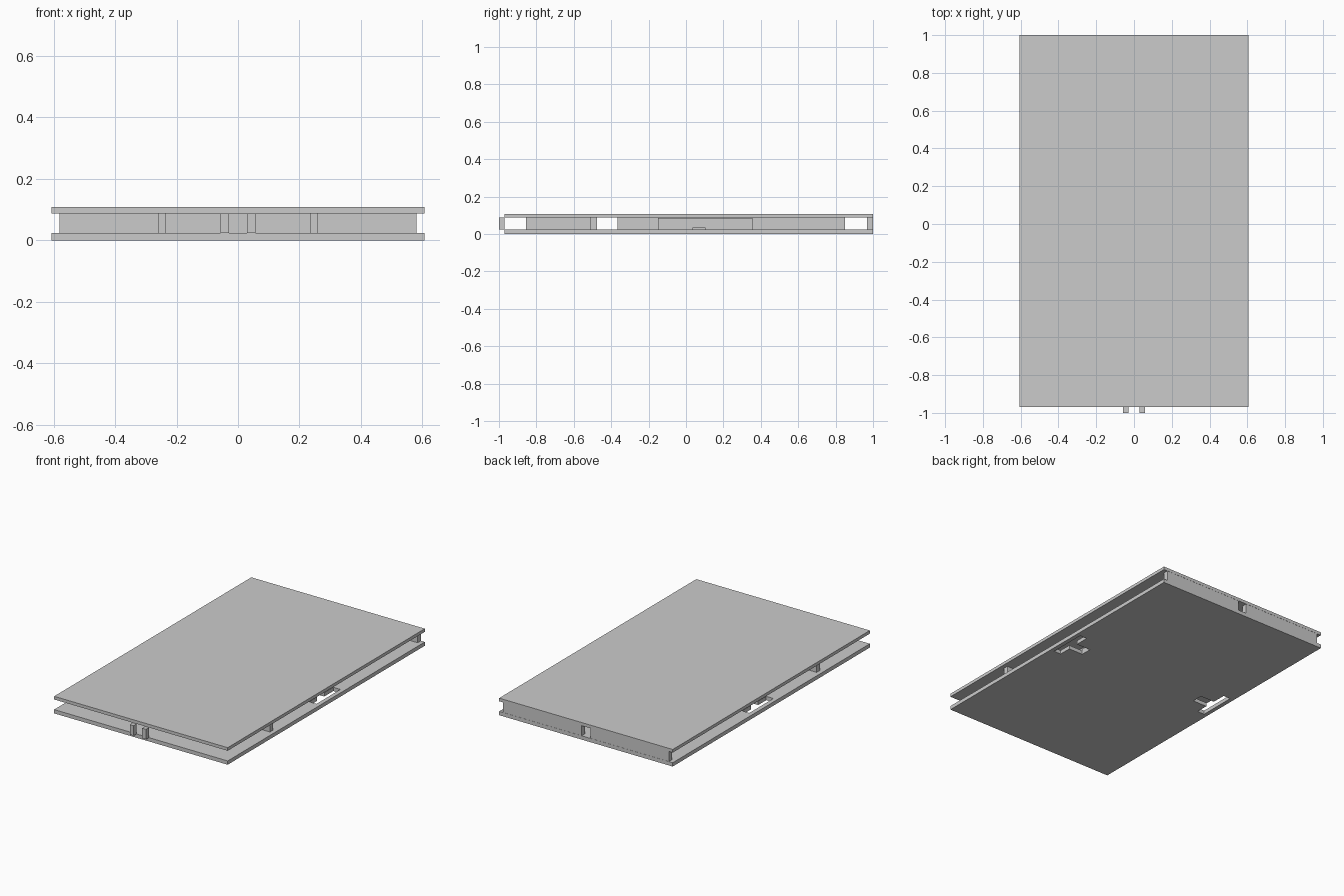
import bpy, bmesh

if "Cube" in bpy.data.objects:
    bpy.data.objects.remove(bpy.data.objects["Cube"])

Z0, Z1, Z2 = 0.024, 0.088, 0.108   # floor top, lid underside, lid top


def box(name, x0, x1, y0, y1, z0=Z0, z1=Z1):
    bm = bmesh.new()
    bmesh.ops.create_cube(bm, size=1)
    for v in bm.verts:
        v.co = ((x0 + x1) / 2 + v.co.x * (x1 - x0),
                (y0 + y1) / 2 + v.co.y * (y1 - y0),
                (z0 + z1) / 2 + v.co.z * (z1 - z0))
    me = bpy.data.meshes.new(name)
    bm.to_mesh(me)
    bm.free()
    ob = bpy.data.objects.new(name, me)
    bpy.context.collection.objects.link(ob)
    return ob


def pair(name, x0, x1, y0, y1, z0=Z0, z1=Z1):
    """Box on both sides of x = 0."""
    return [box(name + "_right", x0, x1, y0, y1, z0, z1),
            box(name + "_left", -x1, -x0, y0, y1, z0, z1)]


# Top and bottom panels
box("top_panel", -0.607, 0.607, -0.97, 1.0, Z1, Z2)
bottom = box("bottom_panel", -0.607, 0.607, -0.97, 1.0, 0, Z0)

# T-shaped hand holes in the bottom panel
cutters = pair("slot_cutter", 0.53, 0.58, -0.045, 0.195, -0.1, 0.06)
cutters += pair("stem_cutter", 0.43, 0.54, 0.035, 0.105, -0.1, 0.06)
for c in cutters:
    c.hide_render = True
    c.hide_viewport = True
    m = bottom.modifiers.new(c.name, 'BOOLEAN')
    m.operation = 'DIFFERENCE'
    m.solver = 'EXACT'
    m.object = c

# Small catch at the inner end of each hand hole
pair("catch", 0.415, 0.43, 0.035, 0.105, Z0, 0.036)

# Back wall with a central opening, and the matching front posts
pair("back_wall", 0.03, 0.58, 0.967, 0.999)
pair("front_post", 0.03, 0.057, -1.0, -0.97)

# Cross wall between the panels
box("cross_wall", -0.58, 0.58, -0.51, -0.477)

# Lengthwise inner ribs
pair("front_rib", 0.235, 0.26, -0.855, -0.51)
pair("rear_rib", 0.235, 0.26, -0.365, 0.85)
pair("grip_wall", 0.35, 0.38, -0.15, 0.355, Z0, 0.086)
